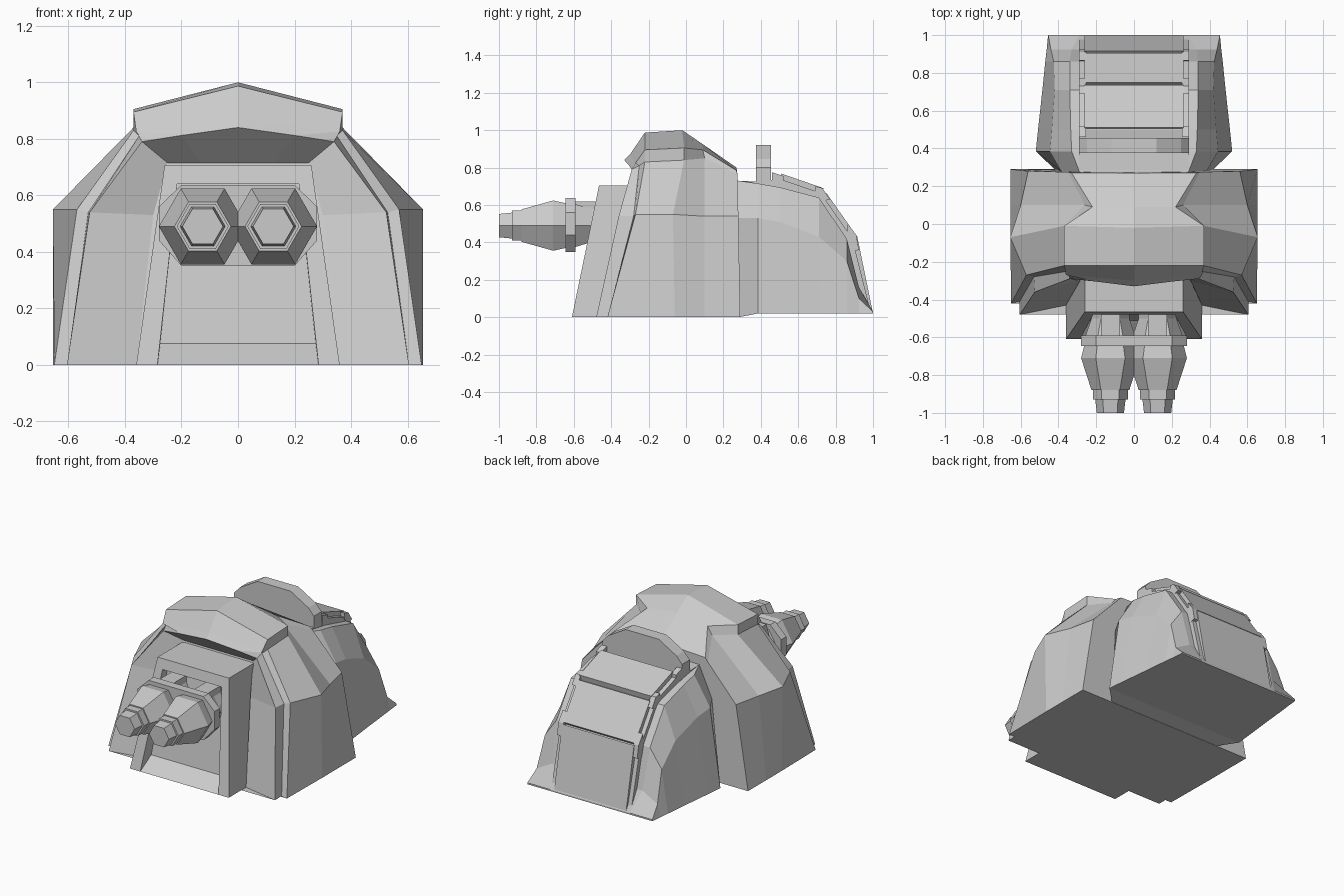
import bpy, bmesh
from math import cos, sin, pi


def loft(name, rings):
    """Bridge closed rings of equal length and close both ends."""
    bm = bmesh.new()
    rows = [[bm.verts.new(p) for p in r] for r in rings]
    n = len(rows[0])
    for a, b in zip(rows, rows[1:]):
        for i in range(n):
            j = (i + 1) % n
            bm.faces.new((a[i], a[j], b[j], b[i]))
    bm.faces.new(rows[0])
    bm.faces.new(rows[-1][::-1])
    bmesh.ops.recalc_face_normals(bm, faces=bm.faces)
    me = bpy.data.meshes.new(name)
    bm.to_mesh(me)
    bm.free()
    ob = bpy.data.objects.new(name, me)
    bpy.context.collection.objects.link(ob)
    return ob


def arch(half):
    """Mirror a half section (base to crown) across x = 0."""
    return half + [(-x, y, z) for x, y, z in reversed(half) if x > 0]


def prism_x(name, profile, x0, x1):
    return loft(name, [[(x, y, z) for y, z in profile] for x in (x0, x1)])


def prism_y(name, profile, y0, y1):
    return loft(name, [[(x, y, z) for x, z in profile] for y in (y0, y1)])


# Main hull: arched sections from the rear, over the flared shoulders, to the visor
hull = [
    [(.655, .29, 0), (.56, .28, .54), (.35, .275, .765), (.33, .27, .785), (0, .27, .80)],
    [(.655, .10, 0), (.60, .10, .54), (.26, .10, .85), (.22, .09, .895), (0, .09, .925)],
    [(.655, -.06, 0), (.655, -.07, .55), (.37, -.01, .84), (.37, -.01, .905), (0, -.02, 1)],
    [(.65, -.42, 0), (.57, -.27, .55), (.37, -.22, .83), (.37, -.22, .895), (0, -.22, .987)],
    [(.605, -.41, 0), (.53, -.28, .54), (.35, -.25, .81), (.36, -.27, .825), (0, -.30, .87)],
    [(.605, -.48, 0), (.525, -.36, .54), (.34, -.29, .79), (.20, -.305, .812), (0, -.33, .84)],
    [(.36, -.43, 0), (.30, -.30, .53), (.25, -.20, .715), (.13, -.20, .715), (0, -.20, .715)],
]
loft("hull", [arch(r) for r in hull])


# Front gun block with a recessed, sloping-floored bay
def trapezoid(xb, yb, zb, xt, yt, zt):
    return [(-xb, yb, zb), (xb, yb, zb), (xt, yt, zt), (-xt, yt, zt)]


loft("gun_block", [
    trapezoid(.36, -.15, 0, .26, -.15, .705),
    trapezoid(.36, -.61, 0, .26, -.465, .705),
    trapezoid(.285, -.61, 0, .215, -.478, .64),
    trapezoid(.275, -.51, .075, .215, -.42, .64),
])

# Twin hexagonal barrels
barrel = [(-.40, .10), (-.50, .10), (-.60, .135), (-.65, .14), (-.71, .155),
          (-.88, .10), (-.88, .092), (-.93, .092), (-.93, .08), (-1, .072)]
for side, cx in (("left", -.125), ("right", .125)):
    loft(side + "_barrel", [[(cx + r * cos(k * pi / 3), y, .49 + r * sin(k * pi / 3))
                             for k in range(6)] for y, r in barrel])

# Collar clamping both barrels and the blocks behind it
collar = [(-.28, .44), (-.20, .35), (.20, .35), (.28, .44),
          (.28, .56), (.20, .637), (-.20, .637), (-.28, .56)]
prism_y("barrel_collar", collar, -.645, -.59)
for side, cx in (("left", -.125), ("right", .125)):
    prism_y(side + "_collar_mount", [(cx - .05, .55), (cx + .05, .55), (cx + .05, .62), (cx - .05, .62)],
            -.59, -.41)

# Rear housing: (y, base x, middle x, middle z, top x, top z)
rear = [(.25, .38, .36, .53, .28, .73), (.28, .41, .385, .53, .29, .73),
        (.385, .52, .445, .53, .33, .715), (.50, .508, .435, .51, .335, .695),
        (.71, .485, .42, .43, .34, .64), (.86, .47, .425, .30, .34, .42),
        (.925, .462, .44, .10, .33, .16), (1, .455, .455, .03, .29, .03)]
loft("rear_housing", [arch([(b, y, 0 if y < .3 else .02), (m, y, mz), (t, y, tz), (0, y, tz)])
                      for y, b, m, mz, t, tz in rear])

# Raised centre spine with three overlapping armour panels
spine = [(.27, .3), (.27, .73), (.38, .725), (.50, .74), (.72, .665), (.89, .42), (.99, .02), (.6, .02)]
prism_x("rear_spine", spine, -.29, .29)
panels = [[(.50, .70), (.51, .768), (.735, .69), (.72, .62)],
          [(.72, .62), (.75, .665), (.905, .445), (.86, .40)],
          [(.86, .40), (.915, .435), (1, .02), (.93, .02)]]
for i, p in enumerate(panels):
    prism_x("rear_panel_%d" % (i + 1), p, -.262, .262)
# Small clips on the spine edges at the panel joints
clips = [[(.46, .70), (.46, .775), (.52, .755), (.52, .70)],
         [(.69, .66), (.69, .70), (.73, .69), (.77, .63), (.73, .62)],
         [(.86, .40), (.865, .50), (.91, .44), (.925, .36), (.88, .35)]]
for i, c in enumerate(clips):
    for side, s in (("left", -1), ("right", 1)):
        prism_x("%s_clip_%d" % (side, i + 1), c, s * .255, s * .292)

# Upright crest behind the hull
crest = [(-.29, .70), (.29, .70), (.29, .80), (.25, .845), (.12, .92),
         (-.12, .92), (-.25, .845), (-.29, .80)]
prism_y("crest", crest, .375, .455)
